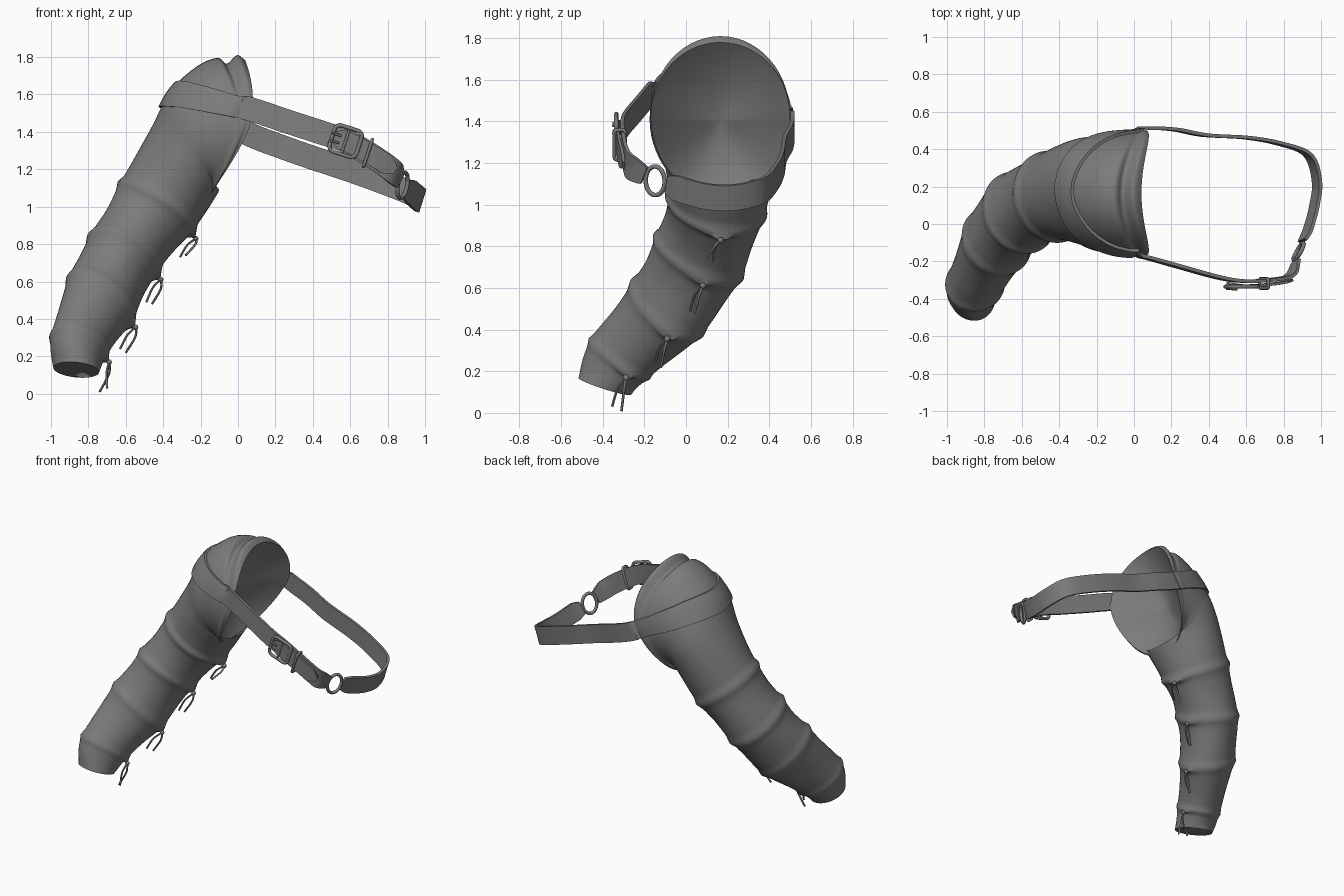
import bpy, bmesh, math
from mathutils import Vector as V
from mathutils.bvhtree import BVHTree

if "Cube" in bpy.data.objects:
    bpy.data.objects.remove(bpy.data.objects["Cube"])

leather = bpy.data.materials.new("grey_leather")
leather.diffuse_color = (0.2, 0.2, 0.2, 1)
leather.use_nodes = True
leather.node_tree.nodes["Principled BSDF"].inputs["Base Color"].default_value = leather.diffuse_color


def finish(name, bm, angle=40):
    bmesh.ops.recalc_face_normals(bm, faces=bm.faces)
    me = bpy.data.meshes.new(name)
    bm.to_mesh(me)
    bm.free()
    ob = bpy.data.objects.new(name, me)
    bpy.context.collection.objects.link(ob)
    me.materials.append(leather)
    bpy.ops.object.select_all(action='DESELECT')
    ob.select_set(True)
    bpy.context.view_layer.objects.active = ob
    bpy.ops.object.shade_smooth_by_angle(angle=math.radians(angle))
    return ob


def spline(pts, steps):
    """Catmull-Rom through points of any dimension."""
    out, n = [], len(pts)
    for i in range(n - 1):
        a, b, c, d = (pts[max(i - 1, 0)], pts[i], pts[i + 1], pts[min(i + 2, n - 1)])
        for k in range(steps):
            t = k / steps
            out.append([0.5 * (2 * q + (r - p) * t + (2 * p - 5 * q + 4 * r - s) * t * t
                               + (3 * q - p - 3 * r + s) * t ** 3)
                        for p, q, r, s in zip(a, b, c, d)])
    out.append(list(pts[-1]))
    return out


def tube(name, pts, r, closed=False, sides=8):
    """Round cord swept along a path."""
    bm = bmesh.new()
    pts = [V(p) for p in pts]
    n, rings, u = len(pts), [], None
    for i, p in enumerate(pts):
        if closed:
            t = pts[(i + 1) % n] - pts[i - 1]
        else:
            t = pts[min(i + 1, n - 1)] - pts[max(i - 1, 0)]
        t.normalize()
        u = t.orthogonal() if u is None else u - t * u.dot(t)
        u.normalize()
        w = t.cross(u)
        rings.append([bm.verts.new(p + r * (u * math.cos(a) + w * math.sin(a)))
                      for a in (2 * math.pi * k / sides for k in range(sides))])
    for i in range(n if closed else n - 1):
        a, b = rings[i], rings[(i + 1) % n]
        for k in range(sides):
            bm.faces.new((a[k], a[(k + 1) % sides], b[(k + 1) % sides], b[k]))
    if not closed:
        bm.faces.new(rings[0])
        bm.faces.new(rings[-1])
    return finish(name, bm, 60)


# Sleeve sections: centre, long axis A, cross axis B, sideways bulge toward the body
sections = [
    (-.865, -.39, .128, .122, .0, -.015, -.01, .127, -.04, 0),
    (-.85, -.32, .26, .147, .03, -.055, -.03, .135, -.08, 0),
    (-.735, -.09, .505, .172, .0, -.11, -.03, .172, -.10, 0),
    (-.61, .06, .75, .18, .02, -.10, -.05, .205, -.08, 0),
    (-.435, .145, 1.0, .192, .02, -.13, -.04, .23, -.03, 0),
    (-.29, .17, 1.24, .18, .0, -.17, -.02, .28, .0, 0),
    (-.24, .165, 1.35, .12, .0, -.27, .0, .305, .0, .03),
    (-.18, .16, 1.41, .04, .0, -.34, .0, .325, .0, .08),
    (-.13, .16, 1.425, -.02, .0, -.37, .0, .33, .0, .11),
    (-.105, .16, 1.41, -.045, .0, -.355, .0, .335, .0, .12),
    (-.08, .165, 1.43, -.075, .0, -.38, .0, .335, .0, .125),
    (-.055, .165, 1.42, -.095, .0, -.36, .0, .335, .0, .115),
]
SEG, STEP = 56, 14


def ring_point(s, a, k=1.0):
    c, A, B = V(s[0:3]), V(s[3:6]), V(s[6:9])
    sn, cs = math.sin(a), math.cos(a)
    # lower half of the shoulder opening is squarer than the top
    if cs > 0:
        sq = 1 - min(s[9], .1) * 1.8 * cs
        sn = math.copysign(abs(sn) ** sq, sn)
    bulge = s[9] * math.sin(a) ** 2 * (1 - .4 * max(cs, 0))
    return c + k * (A * cs + B * sn) + V((bulge, 0, 0))


# Sleeve: lofted tube with raised gathered ribs, closed at the hand
bm = bmesh.new()
loops = []
for i, s in enumerate(spline(sections, STEP)):
    u = i / STEP
    near = min(max(round(u), 1), 4)
    rib = math.exp(-((u - near) / .085) ** 2)
    row = []
    for j in range(SEG):
        a = 2 * math.pi * j / SEG
        d = min(a, 2 * math.pi - a)
        fold = 0.012 * math.sin(3 * a + 2.3 * u) * math.sin(math.pi * min(u, 4)) ** 2
        pinch = -0.03 * math.sin(math.pi * u) ** 2 if 1 < u < 4 else 0
        p = ring_point(s, a, 1 + fold + pinch + .065 * rib)
        p.z -= .03 * rib * math.exp(-(d / .3) ** 2)
        row.append(bm.verts.new(p))
    loops.append(row)
# Hollow inner face of the shoulder, a shallow bowl continuing from the rim
rim, mid = [v.co.copy() for v in loops[-1]], V((-.05, .165, 1.40))
for i in range(1, 13):
    k = math.cos(math.pi / 2 * i / 12.5)
    row = []
    for p in rim:
        q = mid.lerp(p, k)
        q.x -= .12 * (1 - k * k)
        row.append(bm.verts.new(q))
    loops.append(row)
for a, b in zip(loops, loops[1:]):
    for j in range(SEG):
        bm.faces.new((a[j], a[(j + 1) % SEG], b[(j + 1) % SEG], b[j]))
bm.faces.new(loops[0])
bm.faces.new(loops[-1])
bm.normal_update()
tree = BVHTree.FromBMesh(bm)
finish("sleeve", bm, 70)

# Small knots and hanging cord ends at each rib
ends = [((-.74, -.31, .01), (-.70, -.355, .03)), ((-.60, -.12, .22), (-.63, -.15, .24)),
        ((-.46, .04, .48), (-.49, .02, .49)), ((-.28, .10, .74), (-.31, .13, .73))]
for s, tips in zip(sections[1:5], ends):
    knot = ring_point(s, 0, 1.07) + V((.004, 0, -.032))
    bm = bmesh.new()
    bmesh.ops.create_uvsphere(bm, u_segments=10, v_segments=6, radius=.015)
    bmesh.ops.translate(bm, verts=bm.verts, vec=knot)
    finish("tie_knot", bm, 60)
    for k, tip in enumerate(tips):
        tip = V(tip)
        mid = knot.lerp(tip, .45) + V((.022 - .03 * k, -.01 * k, .01))
        tube("tie_cord", spline([knot, mid, tip], 5), .0065, sides=6)

# Strap: flat band with a constant width direction, pressed onto the shoulder
WIDE = V((.30, 0, .954))


def band(name, pts, steps, thick, half, press=False, taper=.7):
    path = [V(p) for p in spline(pts, steps)]
    n = len(path)
    bm = bmesh.new()
    rows = []
    for i, p in enumerate(path):
        t = (path[min(i + 1, n - 1)] - path[max(i - 1, 0)]).normalized()
        w = WIDE - t * WIDE.dot(t)
        w.normalize()
        out = t.cross(w).normalized()
        h = half * (taper + (1 - taper) * min(1, min(i, n - 1 - i) / 4))
        if press:   # the band widens where it wraps the shoulder
            h *= 1 + .3 * min(1, max(0, (-p.x - .05) / .25))
        row = []
        for k in (-1, -.5, 0, .5, 1):
            q, o = p + w * h * k, out
            if press and p.x < 0.03:
                hit = tree.find_nearest(q)[0]
                o = V((hit.x + .05, hit.y - .17, (hit.z - 1.4) * .3)).normalized()
                q = hit + o * .007
            row.append((q, o))
        prof = [q + o * thick / 2 for q, o in row] + [q - o * thick / 2 for q, o in reversed(row)]
        rows.append([bm.verts.new(q) for q in prof])
    for a, b in zip(rows, rows[1:]):
        for k in range(10):
            bm.faces.new((a[k], a[(k + 1) % 10], b[(k + 1) % 10], b[k]))
    bm.faces.new(rows[0])
    bm.faces.new(rows[-1])
    return finish(name, bm)


band("strap", [
    (.865, -.20, 1.14), (.83, -.275, 1.19), (.72, -.30, 1.27), (.58, -.305, 1.35),
    (.45, -.285, 1.395), (.25, -.23, 1.46), (.07, -.18, 1.52), (-.10, -.14, 1.56),
    (-.25, -.06, 1.595), (-.37, .17, 1.605), (-.25, .42, 1.55), (-.08, .50, 1.46),
    (.08, .512, 1.378), (.22, .505, 1.325), (.38, .475, 1.268), (.60, .462, 1.195),
    (.78, .43, 1.13), (.93, .37, 1.07), (.978, .23, 1.035), (.965, .10, 1.04),
    (.93, -.03, 1.075), (.90, -.09, 1.10)], 5, .018, .064, True)

# Loose strap end passing through the buckle
band("strap_tongue", [(.50, -.318, 1.375), (.58, -.33, 1.35), (.70, -.325, 1.285),
                      (.78, -.315, 1.235), (.84, -.30, 1.19)], 5, .014, .054, taper=.35)

# Buckle frame, prong and keeper
t, w, back = V((.95, 0, -.31)), V((.31, 0, .95)), V((0, 1, 0))


def rounded(c, u, v, hu, hv, r):
    pts = []
    for q, (su, sv) in enumerate(((1, 1), (-1, 1), (-1, -1), (1, -1))):
        for k in range(5):
            a = math.pi / 2 * (q + k / 4)
            pts.append(c + u * (su * (hu - r) + r * math.cos(a)) + v * (sv * (hv - r) + r * math.sin(a)))
    return pts


c = V((.575, -.335, 1.35))
tube("buckle_frame", rounded(c, t, w, .076, .074, .03), .011, True)
tube("buckle_bar", [c - w * .07, c + w * .07], .008)
for k in (-1, 1):
    tube("buckle_prong", [c + w * .02 * k - t * .08 - back * .012,
                          c + w * .02 * k - t * .03 - back * .014], .006)
tube("strap_keeper", rounded(V((.695, -.318, 1.287)), w, back, .076, .026, .015), .009, True)

# Metal ring joining the strap ends
c, u, v = V((.88, -.148, 1.115)), V((.45, .87, -.15)).normalized(), V((.2, .05, .97)).normalized()
tube("joining_ring", [c + .052 * u * math.cos(a) + .07 * v * math.sin(a)
                      for a in (2 * math.pi * k / 28 for k in range(28))], .011, True)
